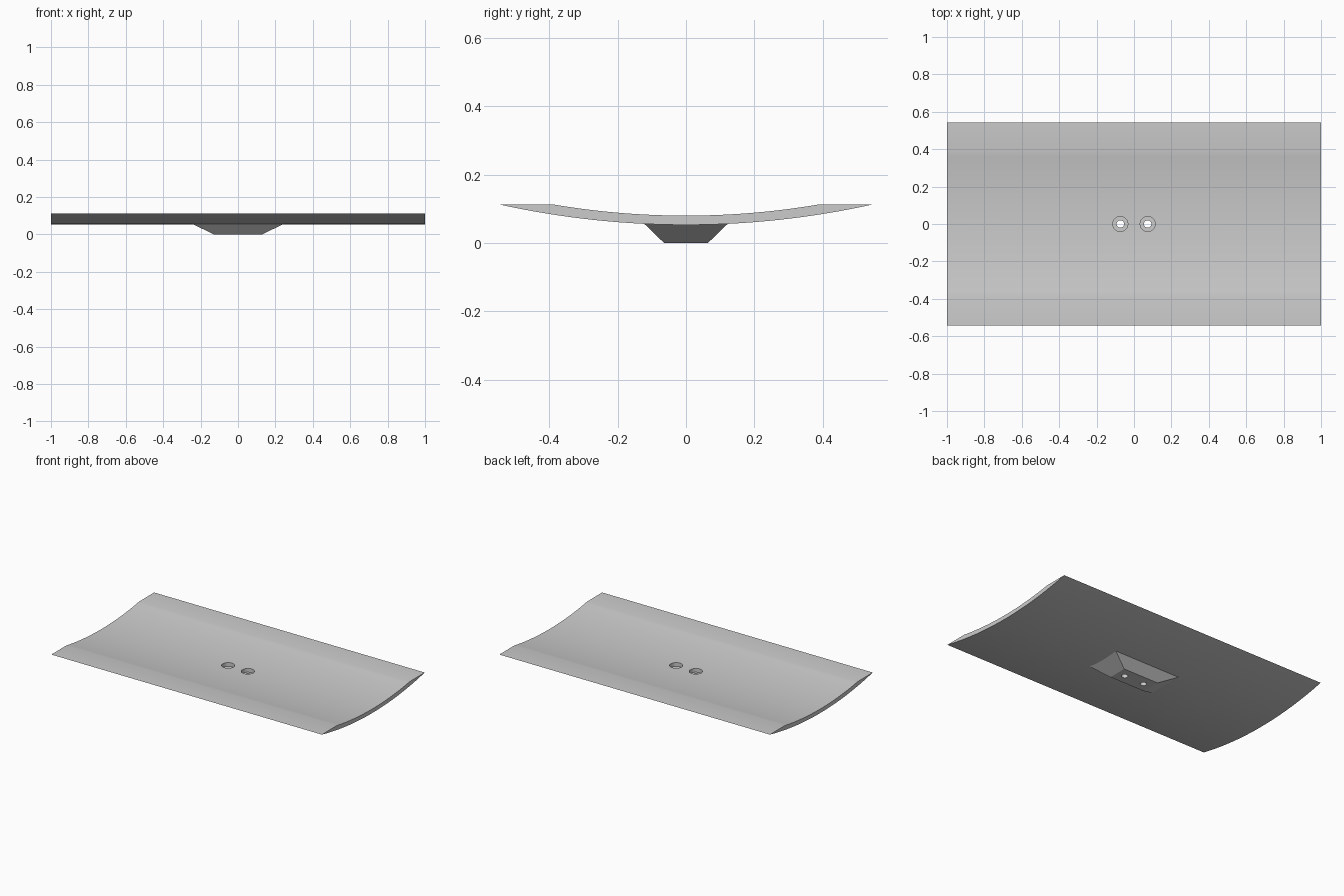
import bpy
import bmesh
import math

cube = bpy.data.objects.get("Cube")
if cube:
    bpy.data.objects.remove(cube, do_unlink=True)

grey = bpy.data.materials.new("plain_grey")
grey.use_nodes = True
colour = (0.6, 0.6, 0.6, 1)
grey.diffuse_color = colour
grey.node_tree.nodes["Principled BSDF"].inputs["Base Color"].default_value = colour


def make_object(name, bm):
    bmesh.ops.recalc_face_normals(bm, faces=bm.faces)
    mesh = bpy.data.meshes.new(name)
    bm.to_mesh(mesh)
    bm.free()
    mesh.materials.append(grey)
    obj = bpy.data.objects.new(name, mesh)
    bpy.context.collection.objects.link(obj)
    return obj


def loft(name, sections):
    """Solid through matching closed loops of points."""
    bm = bmesh.new()
    rings = [[bm.verts.new(p) for p in s] for s in sections]
    for a, b in zip(rings, rings[1:]):
        for i in range(len(a)):
            j = (i + 1) % len(a)
            bm.faces.new((a[i], a[j], b[j], b[i]))
    bm.faces.new(rings[0])
    bm.faces.new(rings[-1])
    return make_object(name, bm)


def arc(half_width, bottom, rim, steps=32):
    """Shallow circular arc from -y to +y."""
    sag = rim - bottom
    radius = (half_width ** 2 + sag ** 2) / (2 * sag)
    sweep = math.asin(half_width / radius)
    angles = [sweep * (2 * i / steps - 1) for i in range(steps + 1)]
    return [(radius * math.sin(a), bottom + radius * (1 - math.cos(a))) for a in angles]


def rectangle(x, y, z):
    return [(-x, -y, z), (x, -y, z), (x, y, z), (-x, y, z)]


def circle(x, radius, z, sides=32):
    turns = [math.tau * i / sides for i in range(sides)]
    return [(x + radius * math.cos(t), radius * math.sin(t), z) for t in turns]


def boolean(target, tool, operation):
    mod = target.modifiers.new(tool.name, "BOOLEAN")
    mod.object = tool
    mod.operation = operation
    mod.solver = "EXACT"
    bpy.context.view_layer.objects.active = target
    bpy.ops.object.modifier_apply(modifier=mod.name)
    bpy.data.objects.remove(tool, do_unlink=True)


# Curved dish with flat rims
RIM = 0.112
profile = arc(0.543, 0.053, RIM) + arc(0.385, 0.08, RIM)[::-1]
dish = loft("curved_dish", [[(x, y, z) for y, z in profile] for x in (-1, 1)])

# Tapered foot, its top buried in the dish
foot = loft("tapered_foot", [rectangle(0.13, 0.064, 0), rectangle(0.252, 0.126, 0.06)])
boolean(dish, foot, "UNION")

# Two stepped screw holes
for x in (-0.073, 0.073):
    hole = loft("screw_hole", [
        circle(x, 0.02, -0.1), circle(x, 0.02, 0.055),
        circle(x, 0.04, 0.055), circle(x, 0.04, 0.2)])
    hole.hide_render = True
    boolean(dish, hole, "DIFFERENCE")

# Smooth curves, sharp edges
bpy.ops.object.select_all(action="DESELECT")
dish.select_set(True)
bpy.context.view_layer.objects.active = dish
bpy.ops.object.shade_smooth_by_angle(angle=math.radians(20))
